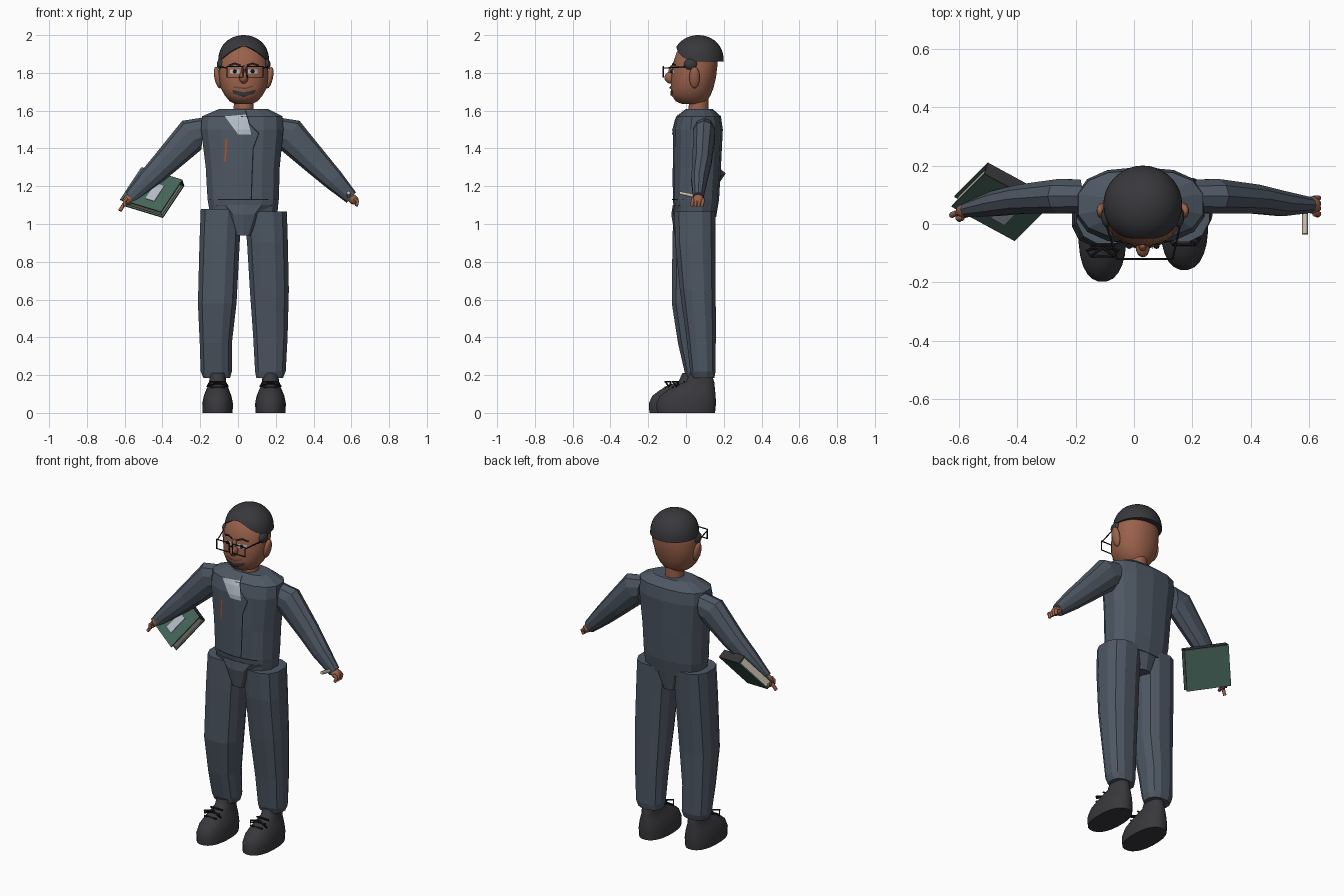
import bpy, bmesh, math
from mathutils import Vector, Matrix
from mathutils.bvhtree import BVHTree

default_cube = bpy.data.objects.get("Cube")
if default_cube:
    bpy.data.objects.remove(default_cube, do_unlink=True)


def material(name, r, g, b):
    mat = bpy.data.materials.new(name)
    mat.use_nodes = True
    mat.diffuse_color = (r, g, b, 1)
    node = mat.node_tree.nodes["Principled BSDF"]
    node.inputs["Base Color"].default_value = (r, g, b, 1)
    node.inputs["Roughness"].default_value = .8
    return mat


suit = material("slate_cloth", .075, .095, .125)
skin_tone = material("brown_skin", .32, .12, .07)
charcoal = material("charcoal", .04, .04, .046)
black = material("black", .01, .01, .012)
green = material("book_green", .06, .13, .1)
cream = material("cream", .58, .5, .42)
pale = material("pale_grey", .45, .5, .56)
orange = material("orange", .5, .08, .02)
lip = material("lip_brown", .16, .05, .03)


def finish(name, mesh, mat, smooth=0):
    obj = bpy.data.objects.new(name, mesh)
    bpy.context.collection.objects.link(obj)
    mesh.materials.append(mat)
    if smooth:
        bpy.ops.object.select_all(action="DESELECT")
        obj.select_set(True)
        bpy.context.view_layer.objects.active = obj
        bpy.ops.object.shade_smooth_by_angle(angle=math.radians(smooth))
    return obj


def ring(centre, ru, rv, u=(1, 0, 0), v=(0, 1, 0), sides=14, power=2.0):
    """Superellipse of points spanned by the directions u and v."""
    points = []
    for i in range(sides):
        a = math.tau * (i + .5) / sides
        c, s = math.cos(a), math.sin(a)
        cu = math.copysign(abs(c) ** (2 / power), c) * ru
        sv = math.copysign(abs(s) ** (2 / power), s) * rv
        points.append(Vector(centre) + Vector(u) * cu + Vector(v) * sv)
    return points


def loft(name, rings, mat, smooth=0):
    """Skin a stack of rings and cap both ends."""
    bm = bmesh.new()
    rows = [[bm.verts.new(p) for p in r] for r in rings]
    n = len(rows[0])
    for low, high in zip(rows, rows[1:]):
        for i in range(n):
            j = (i + 1) % n
            bm.faces.new((low[i], low[j], high[j], high[i]))
    bm.faces.new(rows[0])
    bm.faces.new(rows[-1])
    bmesh.ops.recalc_face_normals(bm, faces=bm.faces)
    mesh = bpy.data.meshes.new(name)
    bm.to_mesh(mesh)
    bm.free()
    return finish(name, mesh, mat, smooth)


def stack(name, bounds, mat, smooth=0, **kw):
    """Loft of level rings given as (z, x_min, x_max, y_min, y_max)."""
    rings = [ring(((a + b) / 2, (c + d) / 2, z), (b - a) / 2, (d - c) / 2, **kw)
             for z, a, b, c, d in bounds]
    return loft(name, rings, mat, smooth)


def ball(name, centre, radii, mat, turn=0):
    bm = bmesh.new()
    place = (Matrix.Translation(centre) @ Matrix.Rotation(turn, 4, "Y")
             @ Matrix.Diagonal((*radii, 1)))
    bmesh.ops.create_uvsphere(bm, u_segments=16, v_segments=10, radius=1, matrix=place)
    mesh = bpy.data.meshes.new(name)
    bm.to_mesh(mesh)
    bm.free()
    return finish(name, mesh, mat, 60)


def box(name, frame, centre, size, mat):
    bm = bmesh.new()
    place = frame @ Matrix.Translation(centre) @ Matrix.Diagonal((*size, 1))
    bmesh.ops.create_cube(bm, size=1, matrix=place)
    mesh = bpy.data.meshes.new(name)
    bm.to_mesh(mesh)
    bm.free()
    return finish(name, mesh, mat)


def tube(name, paths, radius, mat, closed=False):
    curve = bpy.data.curves.new(name, "CURVE")
    curve.dimensions = "3D"
    curve.bevel_depth = radius
    curve.bevel_resolution = 1
    curve.use_fill_caps = True
    for path in paths:
        spline = curve.splines.new("POLY")
        spline.points.add(len(path) - 1)
        for point, co in zip(spline.points, path):
            point.co = (*co, 1)
        spline.use_cyclic_u = closed
    return finish(name, curve, mat)


def decal(name, target, top, bottom, mat, cols=6, rows=4):
    """Thin patch between two (x, z) polylines, laid on the front of a part."""
    mesh = target.data
    tree = BVHTree.FromPolygons([v.co for v in mesh.vertices],
                                [p.vertices[:] for p in mesh.polygons])

    def sample(line, t):
        k = min(int(t), len(line) - 2)
        return Vector(line[k]).lerp(Vector(line[k + 1]), t - k)

    steps = cols * (len(top) - 1)
    bm = bmesh.new()
    grid = []
    for i in range(steps + 1):
        a, b = sample(top, i / cols), sample(bottom, i / cols)
        column = []
        for j in range(rows + 1):
            x, z = a.lerp(b, j / rows)
            hit = tree.ray_cast(Vector((x, -1, z)), Vector((0, 1, 0)))[0]
            column.append(bm.verts.new((x, (hit.y if hit else 0) - .005, z)))
        grid.append(column)
    for left, right in zip(grid, grid[1:]):
        for j in range(rows):
            bm.faces.new((left[j], left[j + 1], right[j + 1], right[j]))
    mesh = bpy.data.meshes.new(name)
    bm.to_mesh(mesh)
    bm.free()
    return finish(name, mesh, mat)


def stripe(name, target, path, dx, dz, mat):
    return decal(name, target, [(x - dx, z + dz) for x, z in path],
                 [(x + dx, z - dz) for x, z in path], mat, rows=2)


# Jacket and pelvis
jacket = stack("jacket", [
    (1.04, -.15, .21, -.06, .16), (1.13, -.165, .22, -.07, .175),
    (1.3, -.175, .225, -.07, .185), (1.5, -.2, .245, -.068, .195),
    (1.57, -.195, .24, -.05, .185), (1.61, -.1, .16, 0, .14)], suit, power=2.5)
stack("pelvis", [(.94, -.025, .08, -.06, .14), (1.05, -.08, .14, -.078, .16),
                 (1.1, -.15, .21, -.07, .165)], suit, power=2.6)
decal("shirt", jacket, [(-.07, 1.57), (.045, 1.58)], [(0, 1.475), (.07, 1.475)], pale)
stripe("jacket_opening", jacket, [(.04, 1.6), (.06, 1.53), (.11, 1.48), (.08, 1.4),
                                  (.07, 1.13)], .003, 0, black)
stripe("waist_seam", jacket, [(-.15, 1.13), (.2, 1.13)], 0, .003, black)
stripe("pen", jacket, [(-.062, 1.45), (-.068, 1.33)], .004, 0, orange)

# Trouser legs, the right knee pushed forward
stack("right_leg", [(.185, -.185, -.04, 0, .12), (.22, -.2, -.03, -.01, .13),
                    (.37, -.205, -.03, -.045, .13), (.58, -.215, -.005, -.078, .13),
                    (.9, -.207, .012, -.075, .15), (1.08, -.2, .02, -.07, .16)],
      suit, power=2.5, sides=12)
stack("left_leg", [(.185, .095, .24, .03, .152), (.22, .088, .255, .02, .158),
                   (.4, .078, .265, 0, .16), (.65, .06, .272, -.035, .16),
                   (.9, .045, .267, -.06, .16), (1.065, .03, .262, -.065, .16)],
      suit, power=2.5, sides=12)

# Shoes with laces
for side, x, y in (("right", -.108, -.04), ("left", .172, 0)):
    stack(side + "_shoe", [
        (z, x - w, x + w, y + front, y + back) for z, w, front, back in (
            (0, .08, -.155, .155), (.05, .082, -.158, .16), (.09, .074, -.14, .158),
            (.12, .062, -.1, .155), (.145, .05, -.06, .152), (.165, .045, 0, .15),
            (.21, .042, .02, .135))], charcoal, 50, sides=24, power=2.3)
    bars = [[(x - .04, y - k, .17 - k / 2), (x + .04, y - k, .17 - k / 2)]
            for k in (.01, .04, .07)]
    bow = [[(x, y - .04, .165), (x + s * .04, y - .07, .165), (x + s * .055, y - .05, .14),
            (x, y - .04, .16)] for s in (-1, 1)]
    tube(side + "_laces", bars + bow, .005, black)

# Sleeves and hands, mirrored about the body's centre line
MIDDLE = .015
for side, s, hand_y in (("right", -1, .05), ("left", 1, .065)):
    path = [(.2, .095, 1.485), (.26, .095, 1.47), (.4, .085, 1.325),
            (.49, .07, 1.235), (.585, hand_y, 1.14)]
    sizes = [(.06, .08), (.062, .092), (.052, .07), (.045, .057), (.028, .037)]
    slopes = [(1, .1), (.83, -.55), (.7, -.71), (.7, -.71), (.75, -.66)]
    rings = [ring((MIDDLE + s * px, py, pz), ry, rw, (0, 1, 0), (-s * dz, 0, dx), sides=10)
             for (px, py, pz), (ry, rw), (dx, dz) in zip(path, sizes, slopes)]
    loft(side + "_sleeve", rings, suit)
    hx = MIDDLE + s * .6
    ball(side + "_palm", (hx - s * .005, hand_y, 1.13), (.032, .03, .025), skin_tone, s * .7)
    for i in range(4):
        fy = hand_y - .03 + i * .018
        tube(f"{side}_finger_{i}", [[(hx, fy, 1.135), (hx + s * .018, fy, 1.12),
                                     (hx + s * .012, fy - .005, 1.095)]], .009, skin_tone)
tube("right_pointing_finger", [[(-.6, .04, 1.11), (-.625, .03, 1.07)]], .01, skin_tone)
tube("paper_roll", [[(.585, .06, 1.145), (.585, -.035, 1.165)]], .01, cream)

# Book held under the right arm
u = Vector((.23, -.125, -.07)).normalized()
n = u.cross(Vector((-.1, -.125, -.18))).normalized()
v = n.cross(u)
frame = Matrix((u, v, n)).transposed().to_4x4()
frame.translation = (-.455, .075, 1.165)
W, H, T = .255, .23, .045
for label, side in (("front", -1), ("back", 1)):
    box(f"book_{label}_cover", frame, (0, 0, side * T / 2), (W, H, .007), green)
box("book_spine", frame, (0, -H / 2, 0), (W, .007, T + .007), charcoal)
box("book_pages", frame, (0, 0, 0), (W - .02, H - .02, T), cream)
box("book_label", frame, (.03, .01, -T / 2 - .005), (.055, .11, .004), pale)

# Neck and head
CX = .03
stack("neck", [(1.58, CX - .055, CX + .055, .01, .12),
               (1.7, CX - .05, CX + .05, .02, .12)], skin_tone, 40, sides=20)
head = stack("head", [(z, CX - w, CX + w, front, back) for z, w, front, back in (
    (1.635, .045, -.02, .09), (1.65, .075, -.055, .11), (1.68, .1, -.076, .13),
    (1.72, .123, -.082, .146), (1.78, .131, -.078, .16), (1.85, .13, -.07, .168),
    (1.91, .112, -.05, .16), (1.95, .08, -.01, .13), (1.97, .03, .04, .09))],
    skin_tone, 70, sides=32, power=2.15)

# Cap of hair, its lower edge arched over the forehead
hair_rings = []
for level in range(-1, 11):
    row = []
    for i in range(36):
        a = math.tau * i / 36
        edge = 1.86 + .08 * max(0, -math.sin(a)) ** 2.5
        t = max(level, 0) / 10 * .995
        z = edge + (2 - edge) * math.sin(t * math.pi / 2)
        r = .135 * (1 - ((z - 1.86) / .1401) ** 2.3) ** .5
        if level < 0:
            r *= .75
        row.append(Vector((CX + r * math.cos(a), .065 + r * math.sin(a), z)))
    hair_rings.append(row)
loft("hair", hair_rings, charcoal, 60)

# Ears, sideburns, eyes, brows and spectacles
lenses, temples = [], []
for side, s in (("right", -1), ("left", 1)):
    ball(side + "_ear", (CX + s * .137, .045, 1.775), (.018, .028, .058), skin_tone, s * .2)
    ball(side + "_sideburn", (CX + s * .122, .025, 1.845), (.02, .036, .03), charcoal)
    ex = CX + s * .047
    stripe(side + "_eye", head, [(ex - .025, 1.808), (ex + .025, 1.808)], 0, .011, pale)
    ball(side + "_pupil", (ex, -.076, 1.808), (.01, .009, .01), black)
    stripe(side + "_brow", head, [(ex - .033, 1.838), (ex, 1.85), (ex + .033, 1.838)],
           0, .006, black)
    gx = CX + .007 + s * .053
    lenses.append([(gx + dx * .042, -.12, 1.805 + dz * .028)
                   for dx, dz in ((-1, 1), (1, 1), (1, -1), (-1, -1))])
    temples.append([(gx + s * .042, -.12, 1.825), (CX + s * .135, .03, 1.835)])
tube("spectacle_rims", lenses, .004, black, closed=True)
bridge = [(CX - .004, -.12, 1.815), (CX + .018, -.12, 1.815)]
tube("spectacle_arms", temples + [bridge], .0035, black)

# Nose, mouth and chin beard
ball("nose", (CX, -.08, 1.775), (.024, .034, .032), skin_tone)
ball("nose_bridge", (CX, -.075, 1.805), (.013, .018, .035), skin_tone)
stripe("mouth", head, [(-.025, 1.725), (.04, 1.718), (.08, 1.73)], 0, .004, lip)
decal("chin_beard", head, [(-.03, 1.71), (.03, 1.697), (.095, 1.71)],
      [(-.025, 1.69), (.03, 1.672), (.085, 1.69)], charcoal)
